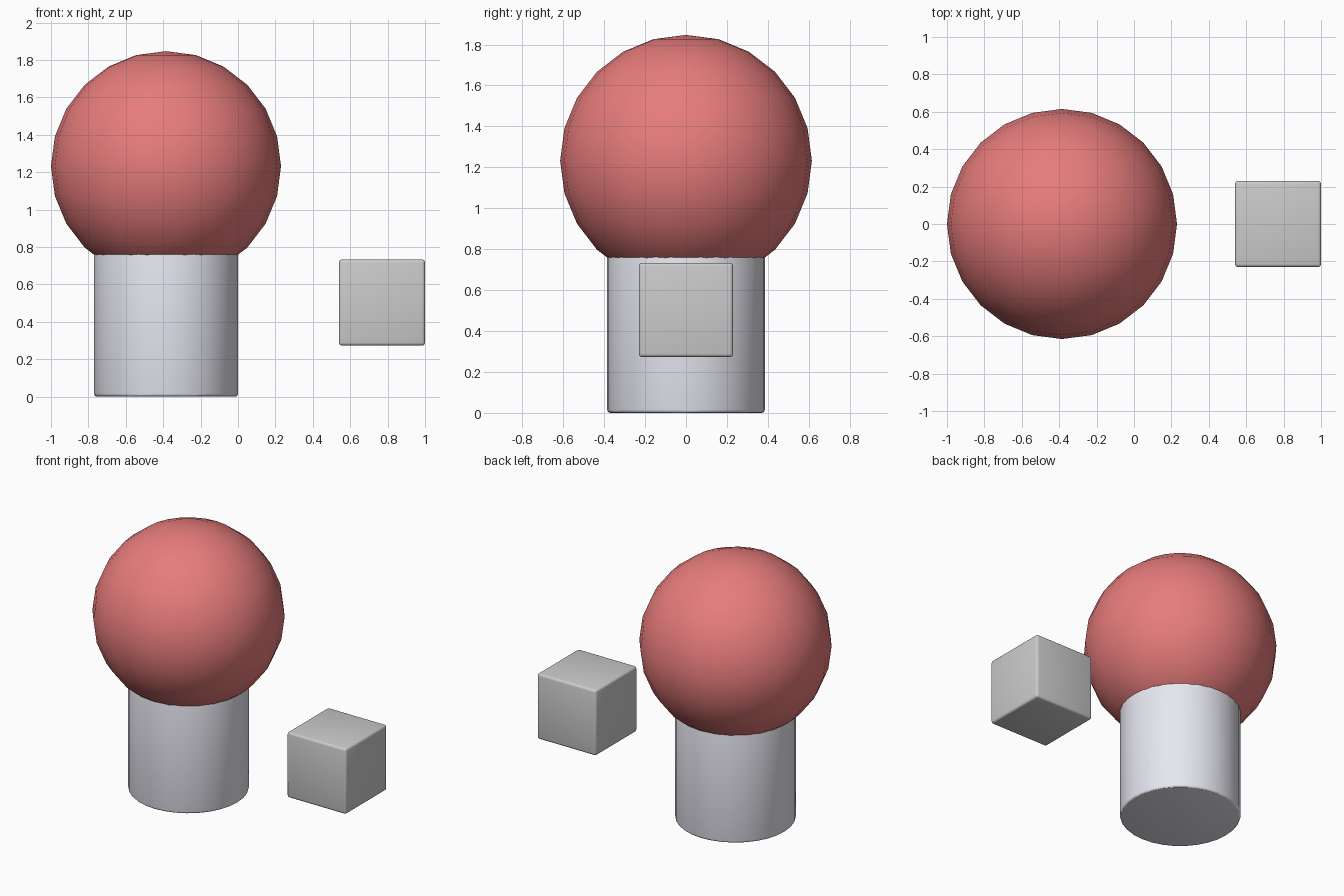
import bpy

if "Cube" in bpy.data.objects:
    bpy.data.objects.remove(bpy.data.objects["Cube"])


def finish(name, color=None, bevel=0.0):
    """Name the active part, smooth it, colour it and round its sharp edges."""
    obj = bpy.context.object
    obj.name = name
    if bevel:
        mod = obj.modifiers.new("rounded_edges", 'BEVEL')
        mod.width = bevel
        mod.segments = 3
        mod.limit_method = 'ANGLE'
        bpy.ops.object.modifier_apply(modifier=mod.name)
    bpy.ops.object.shade_smooth_by_angle()
    if color:
        mat = bpy.data.materials.new(name + "_color")
        mat.diffuse_color = (*color, 1.0)
        mat.use_nodes = True
        mat.node_tree.nodes["Principled BSDF"].inputs["Base Color"].default_value = mat.diffuse_color
        obj.data.materials.append(mat)
    return obj


POST_X = -0.385

# Round post, its top tucked inside the ball
bpy.ops.mesh.primitive_cylinder_add(vertices=32, radius=0.385, depth=0.92,
                                    location=(POST_X, 0, 0.46))
finish("post", (0.8, 0.8, 0.88), bevel=0.016)

# Red ball resting on the post
bpy.ops.mesh.primitive_uv_sphere_add(segments=24, ring_count=12, radius=0.615,
                                     location=(POST_X, 0, 1.232))
finish("ball", (0.8, 0.2, 0.2))

# Separate block floating beside the post
bpy.ops.mesh.primitive_cube_add(size=0.46, location=(0.77, 0, 0.503))
finish("block", bevel=0.016)
